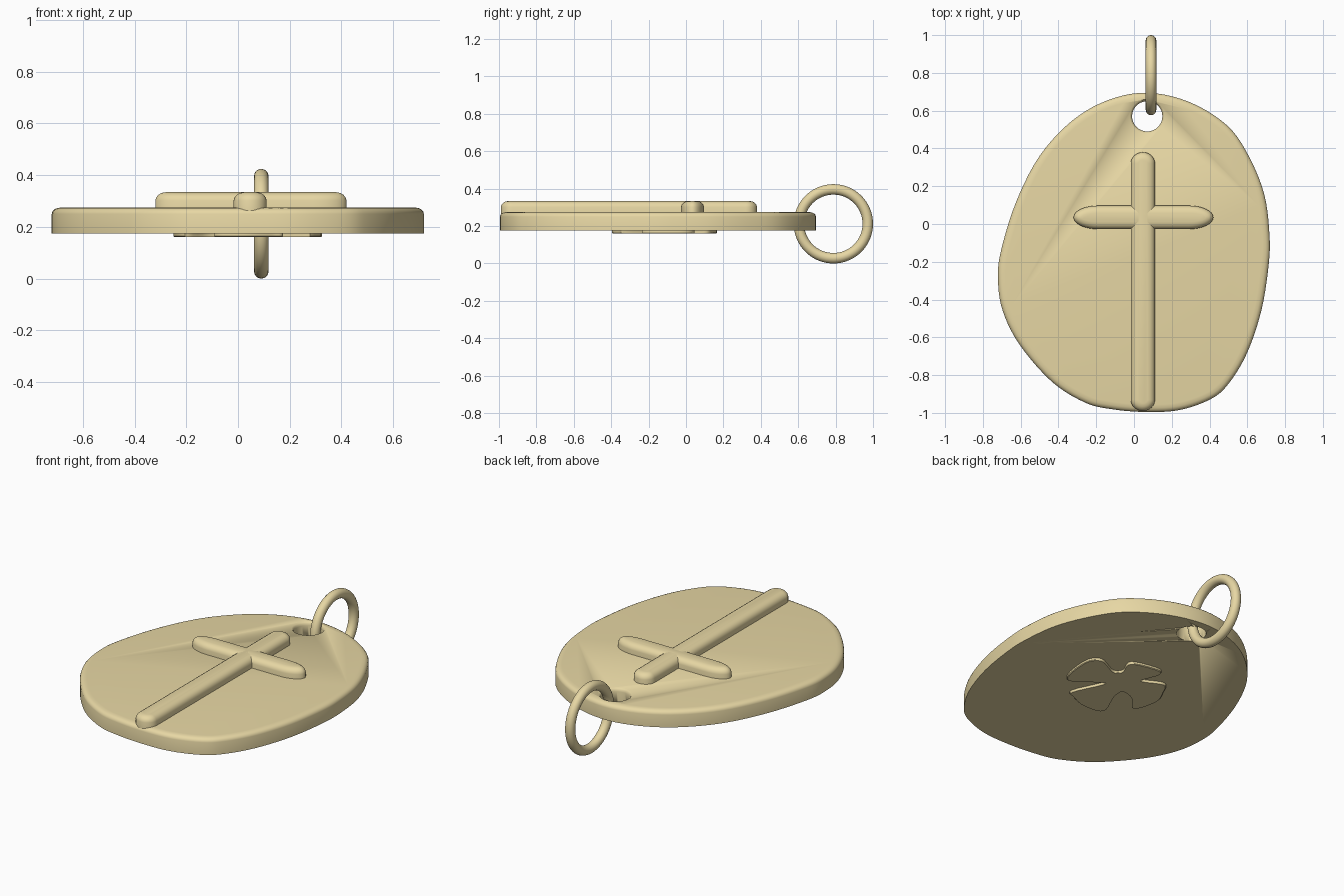
import bpy, bmesh, math
from mathutils import Vector

if "Cube" in bpy.data.objects:
    bpy.data.objects.remove(bpy.data.objects["Cube"])

gold = bpy.data.materials.new("warm_gold")
gold.diffuse_color = (0.80, 0.68, 0.37, 1)
gold.use_nodes = True
gold.node_tree.nodes["Principled BSDF"].inputs["Base Color"].default_value = gold.diffuse_color


def spline(pts, steps):
    """Closed Catmull-Rom curve through the 2D points."""
    out, n = [], len(pts)
    for i in range(n):
        a, b, c, d = (Vector(pts[(i + k) % n]) for k in (-1, 0, 1, 2))
        for s in range(steps):
            t = s / steps
            out.append(0.5 * (2 * b + (c - a) * t + (2 * a - 5 * b + 4 * c - d) * t * t
                              + (3 * b - a - 3 * c + d) * t ** 3))
    return out


def loft(name, rings):
    """Skin a stack of (2D outline, z) rings and cap both ends."""
    bm = bmesh.new()
    loops = [[bm.verts.new((p[0], p[1], z)) for p in pts] for pts, z in rings]
    n = len(loops[0])
    for lo, hi in zip(loops, loops[1:]):
        for i in range(n):
            j = (i + 1) % n
            bm.faces.new((lo[i], lo[j], hi[j], hi[i]))
    bm.faces.new(loops[0][::-1])
    bm.faces.new(loops[-1])
    bmesh.ops.recalc_face_normals(bm, faces=bm.faces)
    me = bpy.data.meshes.new(name)
    bm.to_mesh(me)
    bm.free()
    ob = bpy.data.objects.new(name, me)
    bpy.context.collection.objects.link(ob)
    return finish(ob)


def finish(ob):
    ob.data.materials.append(gold)
    bpy.ops.object.select_all(action='DESELECT')
    ob.select_set(True)
    bpy.context.view_layer.objects.active = ob
    bpy.ops.object.shade_smooth_by_angle(angle=math.radians(40))
    return ob


def inset(pts, d):
    """Shrink an outline by roughly d towards its middle."""
    c = sum(pts, Vector((0, 0))) / len(pts)
    return [p + (c - p).normalized() * d for p in pts]


def circle(x, y, r, n=48):
    return [(x + r * math.cos(2 * math.pi * i / n), y + r * math.sin(2 * math.pi * i / n))
            for i in range(n)]


# Pebble-shaped plate, sharp below and rounded over on top
outline = spline([
    (0.07, 0.695), (-0.14, 0.655), (-0.33, 0.545), (-0.5, 0.36), (-0.625, 0.115),
    (-0.705, -0.145), (-0.72, -0.295), (-0.695, -0.46), (-0.605, -0.64), (-0.435, -0.835),
    (-0.26, -0.945), (-0.12, -0.98), (0.055, -0.995), (0.24, -0.985), (0.41, -0.925),
    (0.505, -0.84), (0.6, -0.68), (0.675, -0.455), (0.713, -0.215), (0.717, -0.055),
    (0.69, 0.155), (0.61, 0.355), (0.495, 0.52), (0.295, 0.645)], 5)
rim = [(0, 0.175), (0, 0.25), (0.003, 0.26), (0.011, 0.268), (0.022, 0.273), (0.04, 0.275)]
plate = loft("plate", [(inset(outline, d), z) for d, z in rim])

# Hanging hole with a softened upper lip
cutter = loft("hole_cutter", [(circle(0.07, 0.57, r), z) for r, z in
              [(0.08, 0.1), (0.08, 0.255), (0.083, 0.266), (0.091, 0.275), (0.1, 0.285)]])
cutter.hide_render = True
cutter.hide_viewport = True
cut = plate.modifiers.new("hole", 'BOOLEAN')
cut.operation = 'DIFFERENCE'
cut.object = cutter
cut.solver = 'EXACT'


# Raised cross: two bars with rounded tops and tapering ends
def bar(name, cx, cy, half, width, end, upright):
    rings = []
    for d, z in [(0, 0.25), (0, 0.302), (0.004, 0.314), (0.012, 0.324),
                 (0.024, 0.331), (0.04, 0.334)]:
        w, e, pts = width - d, end - d, []
        for side in (1, -1):
            for i in range(17):
                a = -math.pi / 2 + math.pi * i / 16
                u = side * (half - end + e * math.cos(a))
                v = side * w * math.sin(a)
                pts.append((cx - v, cy + u) if upright else (cx + u, cy + v))
        rings.append((pts, z))
    return loft(name, rings)


bar("cross_upright", 0.047, -0.305, 0.685, 0.064, 0.06, True)
bar("cross_arm", 0.05, 0.035, 0.37, 0.062, 0.13, False)

# Four-lobed relief on the underside
relief = spline([
    (0.279, -0.235), (0.325, -0.034), (0.27, 0.046), (0.145, -0.007), (0.103, 0.028),
    (0.126, 0.124), (-0.031, 0.165), (-0.07, 0.131), (-0.037, 0.017), (-0.162, 0.065),
    (-0.214, -0.007), (-0.249, -0.107), (-0.205, -0.244), (-0.119, -0.159),
    (-0.038, -0.14), (-0.036, -0.214), (-0.092, -0.368), (0.026, -0.395),
    (0.133, -0.356), (0.173, -0.318), (0.098, -0.125)], 5)
loft("underside_relief", [(inset(relief, d), z) for d, z in
                          [(0.004, 0.16), (0, 0.164), (0, 0.18)]])

# Jump ring threaded through the hole
bpy.ops.mesh.primitive_torus_add(location=(0.09, 0.788, 0.212), rotation=(0, math.pi / 2, 0),
                                 major_radius=0.184, minor_radius=0.028,
                                 major_segments=64, minor_segments=20)
ring = bpy.context.object
ring.name = "jump_ring"
finish(ring)
